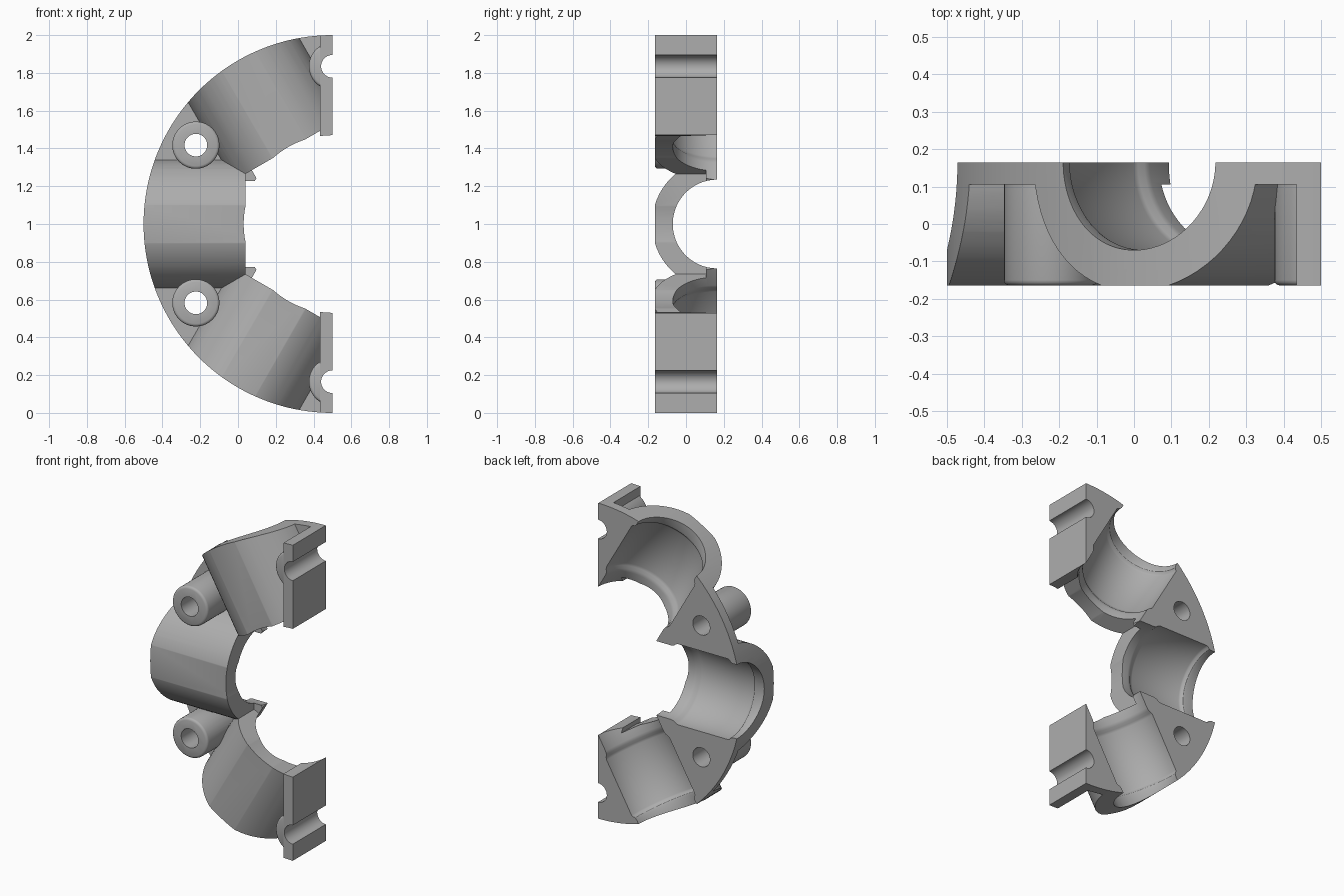
import bpy, bmesh, math
from mathutils import Vector

if "Cube" in bpy.data.objects:
    bpy.data.objects.remove(bpy.data.objects["Cube"])

# Main dimensions
CENTRE = Vector((0.5, 0, 1))
OUTER, INNER = 1.0, 0.47
HALF_DEPTH = 0.165
PLATE_FRONT = 0.105
BOLT_CIRCLE = 0.835
FRONT_AXIS = Vector((0, 1, 0))


def make_object(name, bm):
    bmesh.ops.recalc_face_normals(bm, faces=bm.faces[:])
    mesh = bpy.data.meshes.new(name)
    bm.to_mesh(mesh)
    bm.free()
    ob = bpy.data.objects.new(name, mesh)
    bpy.context.scene.collection.objects.link(ob)
    return ob


def radial(degrees, radius=1.0):
    a = math.radians(degrees)
    return Vector((math.cos(a), 0, math.sin(a))) * radius


def lathe(name, profile, origin, axis, segments=72):
    """Closed solid of (radius, distance) points turned about an axis."""
    turn = axis.to_track_quat('Z', 'Y')
    bm = bmesh.new()
    rings = []
    for r, d in profile:
        ring = []
        for i in range(segments):
            a = math.tau * (i + 0.5) / segments
            p = Vector((r * math.cos(a), r * math.sin(a), d))
            ring.append(bm.verts.new(origin + turn @ p))
        rings.append(ring)
    for low, high in zip(rings, rings[1:]):
        for i in range(segments):
            j = (i + 1) % segments
            bm.faces.new((low[i], low[j], high[j], high[i]))
    bm.faces.new(rings[0])
    bm.faces.new(rings[-1])
    return make_object(name, bm)


def box(name, low, high):
    bm = bmesh.new()
    bmesh.ops.create_cube(bm, size=1)
    for v in bm.verts:
        v.co = Vector([(a + b) / 2 + c * (b - a) for a, b, c in zip(low, high, v.co)])
    return make_object(name, bm)


def half_ring(name, steps=96):
    bm = bmesh.new()
    angles = [90 + 180 * i / steps for i in range(steps + 1)]
    outline = [radial(a, OUTER) for a in angles]
    outline += [radial(a, INNER) for a in reversed(angles)]
    verts = [bm.verts.new(CENTRE + p - FRONT_AXIS * HALF_DEPTH) for p in outline]
    face = bm.faces.new(verts)
    extruded = bmesh.ops.extrude_face_region(bm, geom=[face])["geom"]
    moved = [g for g in extruded if isinstance(g, bmesh.types.BMVert)]
    bmesh.ops.translate(bm, verts=moved, vec=FRONT_AXIS * 2 * HALF_DEPTH)
    return make_object(name, bm)


def combine(target, tool, operation):
    mod = target.modifiers.new(operation.title(), 'BOOLEAN')
    mod.operation, mod.solver, mod.object = operation, 'EXACT', tool
    bpy.context.view_layer.objects.active = target
    bpy.ops.object.modifier_apply(modifier=mod.name)
    bpy.data.objects.remove(tool)


# Back plate, trimmed to the half ring later
body = box("split_ring_clamp", (-0.7, PLATE_FRONT, -0.2), (0.7, 0.25, 2.2))

# Three radial half-pipe shells
axis_origin = CENTRE + FRONT_AXIS * HALF_DEPTH
trough_angles = (120, 180, 240)
for angle in trough_angles:
    shell = lathe("trough_shell", [(0.345, 0.46), (0.345, 1.15)],
                  axis_origin, radial(angle))
    combine(body, shell, 'UNION')

# Thick walls along the split face
for low, high in ((1.3, 2.1), (-0.1, 0.7)):
    combine(body, box("end_wall", (0.435, -0.2, low), (0.6, 0.2, high)), 'UNION')

# Bolt bosses with rounded front rims
bolt_angles = (90, 150, 210, 270)
boss_profile = [(0.110, -0.1649), (0.118, -0.162), (0.123, -0.157),
                (0.125, -0.150), (0.125, 0.13)]
for angle in bolt_angles:
    boss = lathe("bolt_boss", boss_profile,
                 CENTRE + radial(angle, BOLT_CIRCLE), FRONT_AXIS, 48)
    combine(body, boss, 'UNION')

# Trim everything to the half ring
combine(body, half_ring("ring_envelope"), 'INTERSECT')

# Bores with a rounded retaining lip at each end
bore_profile = [(0.235, 0.2), (0.235, 0.51), (0.239, 0.53), (0.251, 0.545),
                (0.256, 0.56), (0.256, 0.91), (0.251, 0.92), (0.239, 0.93),
                (0.235, 0.945), (0.235, 1.2)]
for angle in trough_angles:
    combine(body, lathe("bore_cutter", bore_profile, axis_origin, radial(angle)),
            'DIFFERENCE')

# Bolt holes
for angle in bolt_angles:
    hole = lathe("hole_cutter", [(0.06, -0.3), (0.06, 0.3)],
                 CENTRE + radial(angle, BOLT_CIRCLE), FRONT_AXIS, 40)
    combine(body, hole, 'DIFFERENCE')

# Plain grey finish
grey = bpy.data.materials.new("plain_grey")
grey.use_nodes = True
colour = (0.42, 0.42, 0.42, 1)
grey.diffuse_color = colour
grey.node_tree.nodes["Principled BSDF"].inputs["Base Color"].default_value = colour
body.data.materials.clear()
body.data.materials.append(grey)

bpy.ops.object.select_all(action='DESELECT')
body.select_set(True)
bpy.context.view_layer.objects.active = body
bpy.ops.object.shade_smooth_by_angle(angle=math.radians(30))
